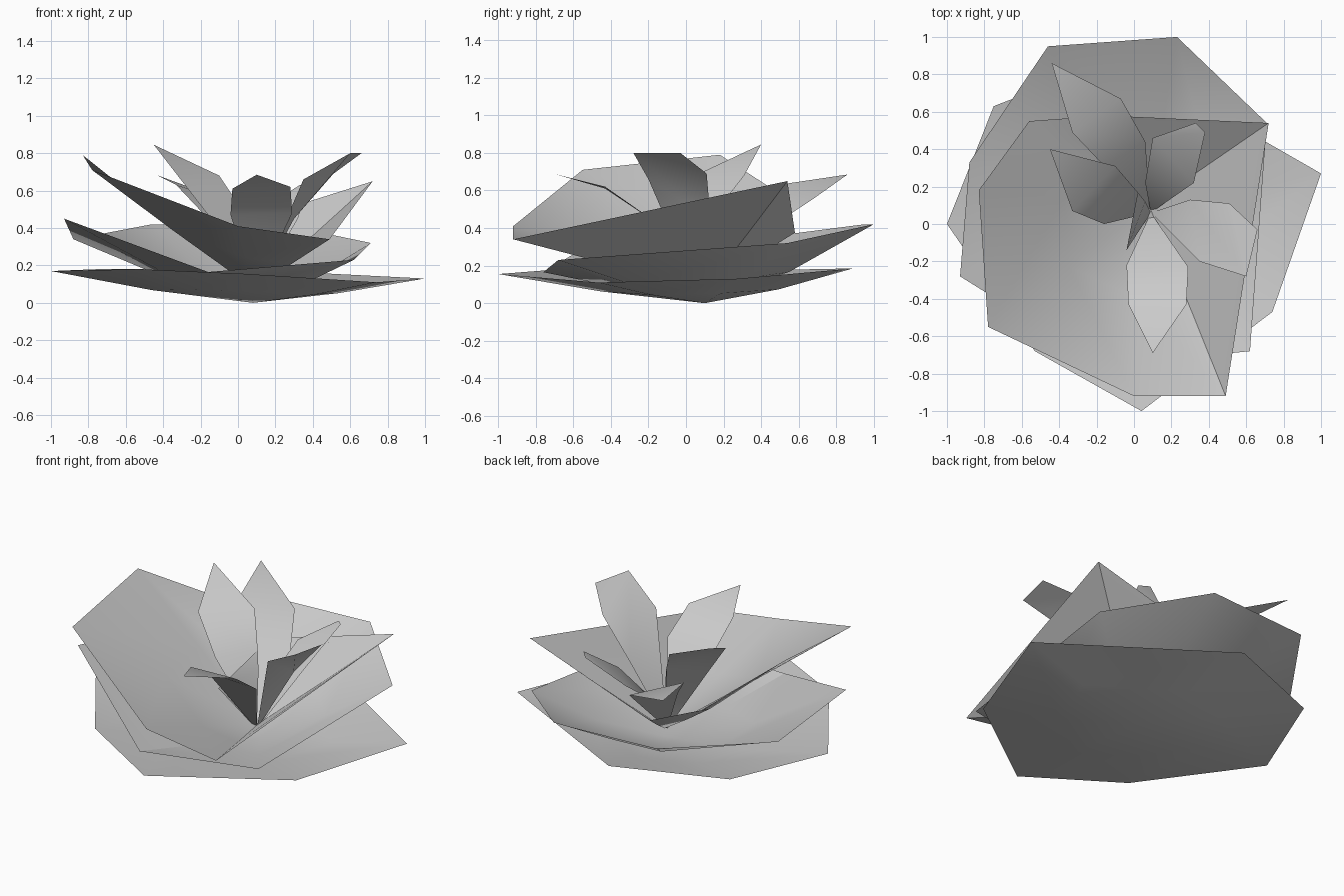
import bpy
import bmesh
import math
from mathutils import Vector

default_cube = bpy.data.objects.get("Cube")
if default_cube:
    bpy.data.objects.remove(default_cube, do_unlink=True)

# One matte grey for the whole flower
grey = bpy.data.materials.new("petal_grey")
grey.use_nodes = True
grey_colour = (0.6, 0.6, 0.6, 1)
grey.diffuse_color = grey_colour
shader = next(n for n in grey.node_tree.nodes if n.type == "BSDF_PRINCIPLED")
shader.inputs["Base Color"].default_value = grey_colour
shader.inputs["Roughness"].default_value = 0.8

CREASE = math.radians(28)


def finish(bm, name):
    """Turn a bmesh into an object, smooth except at strong creases."""
    bmesh.ops.recalc_face_normals(bm, faces=bm.faces)
    # Open sheets should face up, toward the middle of the flower
    if sum(face.normal.z * face.calc_area() for face in bm.faces) < 0:
        bmesh.ops.reverse_faces(bm, faces=bm.faces)
    bm.normal_update()
    for face in bm.faces:
        face.smooth = True
    for edge in bm.edges:
        edge.smooth = edge.calc_face_angle(0) < CREASE
    mesh = bpy.data.meshes.new(name)
    bm.to_mesh(mesh)
    bm.free()
    mesh.materials.append(grey)
    obj = bpy.data.objects.new(name, mesh)
    bpy.context.scene.collection.objects.link(obj)
    return obj


def cup(name, centre, rim, sag):
    """Seven-sided bowl: a centre point, a sagging middle ring and a rim."""
    bm = bmesh.new()
    centre = Vector(centre)
    middle_vert = bm.verts.new(centre)
    outer = [bm.verts.new(point) for point in rim]
    inner = []
    for vert in outer:
        halfway = centre.lerp(vert.co, 0.5)
        halfway.z -= sag * (vert.co.z - centre.z)
        inner.append(bm.verts.new(halfway))
    for i in range(len(rim)):
        j = (i + 1) % len(rim)
        bm.faces.new((middle_vert, inner[i], inner[j]))
        bm.faces.new((inner[i], outer[i], outer[j], inner[j]))
    return finish(bm, name)


def petal(name, base, outline):
    """Thin petal: up one side, over the tip and down the other side."""
    bm = bmesh.new()
    root = bm.verts.new(base)
    edge = [bm.verts.new(point) for point in outline]
    half = len(edge) // 2
    tip = edge[half]
    one_side = edge[:half]
    other_side = edge[:half:-1]
    bm.faces.new((root, one_side[0], other_side[0]))
    for i in range(half - 1):
        bm.faces.new((one_side[i], one_side[i + 1], other_side[i + 1], other_side[i]))
    bm.faces.new((one_side[-1], tip, other_side[-1]))
    return finish(bm, name)


# Wide cups, lowest and flattest first
cup("lower_cup", (.08, .1, 0), [
    (1, .27, .13), (-.08, .89, .185), (-.75, .63, .18), (-1, 0, .17),
    (-.53, -.68, .18), (.04, -1, .155), (.74, -.47, .11)], sag=.1)

cup("middle_cup", (.08, .1, .03), [
    (.71, .54, .32), (.23, 1, .42), (-.46, .95, .42), (-.88, .33, .34),
    (-.93, -.28, .45), (-.16, -.76, .165), (.62, -.68, .23)], sag=.15)

cup("upper_cup", (.08, .1, .08), [
    (.72, .54, .65), (-.15, .58, .375), (-.56, .55, .55), (-.83, .18, .79),
    (-.78, -.55, .71), (0, -.92, .41), (.49, -.92, .34)], sag=.01)

# Upright petals around the heart
heart = (.09, .06, .06)

petal("front_petal", heart, [
    (.29, -.23, .48), (.28, -.43, .62), (.1, -.69, .685),
    (-.03, -.43, .61), (-.04, -.22, .47)])

petal("side_petal", heart, [
    (.3, .13, .45), (.51, .11, .69), (.66, -.03, .8),
    (.6, -.28, .8), (.35, -.2, .66)])

petal("rear_side_petal", heart, [
    (.32, .22, .45), (.38, .49, .64), (.33, .54, .63),
    (.1, .46, .48), (.06, .22, .3)])

petal("rear_petal", heart, [
    (.06, .44, .4), (-.07, .67, .55), (-.44, .86, .685),
    (-.33, .49, .63), (-.16, .31, .45)])

petal("tall_petal", heart, [
    (.02, .17, .5), (-.1, .31, .68), (-.45, .4, .845),
    (-.33, .07, .69), (-.16, 0, .47)])

petal("heart_petal", heart, [(.06, .12, .4), (.02, .17, .5), (-.04, -.14, .36)])
